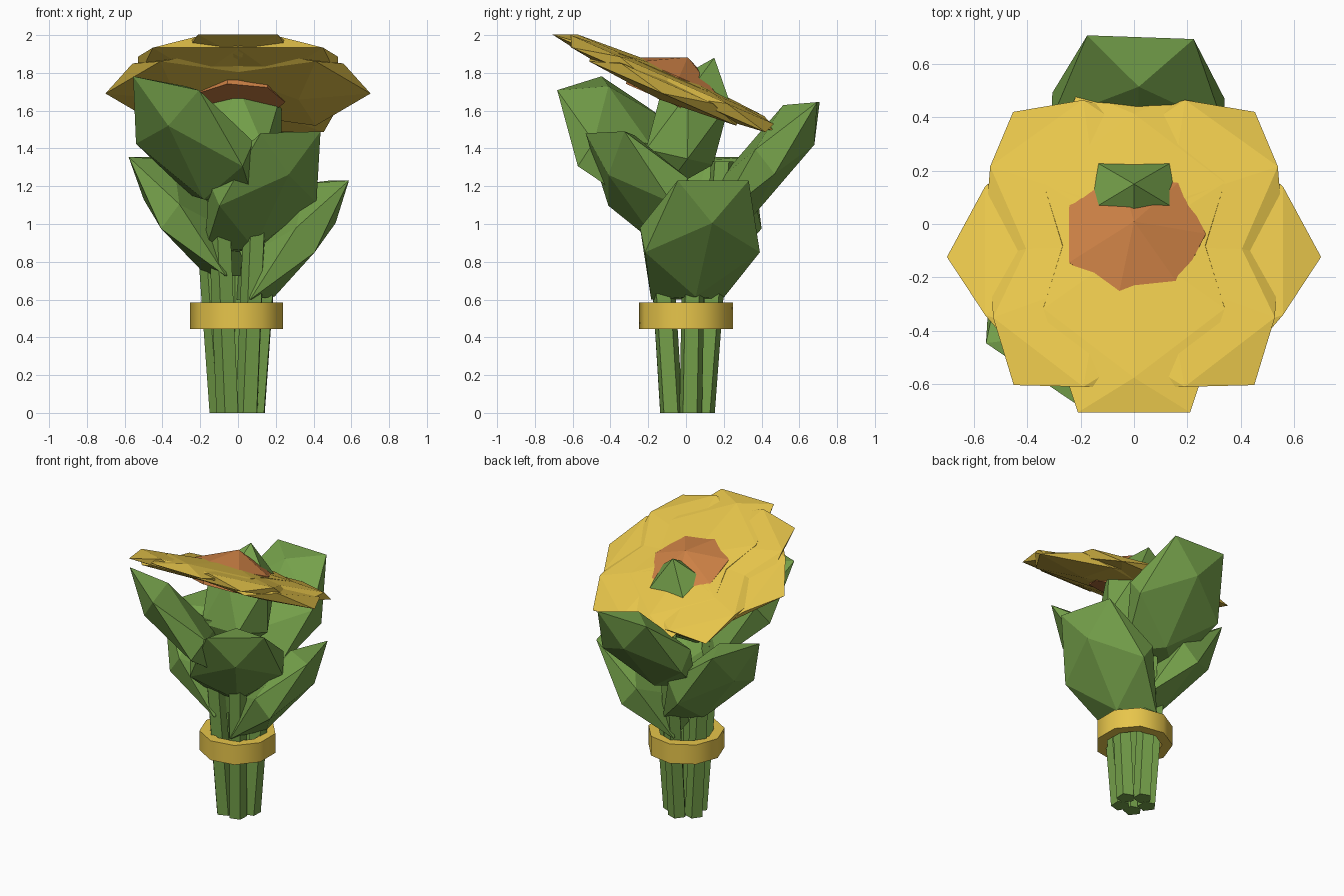
import bpy, bmesh
from math import sin, cos, radians
from mathutils import Matrix, Vector

cube = bpy.data.objects.get("Cube")
if cube:
    bpy.data.objects.remove(cube)


def material(name, rgb):
    m = bpy.data.materials.new(name)
    m.use_nodes = True
    m.diffuse_color = (*rgb, 1)
    m.node_tree.nodes["Principled BSDF"].inputs["Base Color"].default_value = (*rgb, 1)
    return m


GREEN = material("leaf green", (0.18, 0.36, 0.07))
YELLOW = material("petal yellow", (0.80, 0.56, 0.07))
ORANGE = material("centre orange", (0.61, 0.22, 0.06))


def finish(bm, name, mat):
    bmesh.ops.recalc_face_normals(bm, faces=bm.faces)
    me = bpy.data.meshes.new(name)
    bm.to_mesh(me)
    bm.free()
    me.materials.append(mat)
    ob = bpy.data.objects.new(name, me)
    bpy.context.collection.objects.link(ob)
    return ob


def frame(a, b, c, origin):
    """Matrix whose columns are three (possibly sheared) axes and an origin."""
    m = Matrix((a, b, c)).transposed().to_4x4()
    m.translation = origin
    return m


def gem(name, mat, matrix):
    """Twenty-sided faceted blob placed by a matrix."""
    bm = bmesh.new()
    bmesh.ops.create_icosphere(bm, subdivisions=1, radius=1, matrix=matrix)
    return finish(bm, name, mat)


# Outer leaves and their stems: name, angle, distance out, height, width, roll
leaves = [
    ("left", 15, 0.285, 0.915, 0.37, 0.0),
    ("back", 88, 0.43, 1.33, 0.38, 0.0),
    ("right", 162, 0.275, 1.04, 0.37, 0.0),
    ("front_right", 236, 0.41, 1.43, 0.40, 0.07),
    ("front_left", 303, 0.24, 1.17, 0.36, -0.01),
]
UP = Vector((0, 0, 1))
for name, angle, dist, height, width, roll in leaves:
    a = radians(angle)
    out = Vector((cos(a), sin(a), 0))
    side = Vector((sin(a), -cos(a), 0))
    gem(name + "_leaf", GREEN, frame(
        out * -0.22 - UP * 0.38,
        side * width + UP * roll,
        out * 0.25 + UP * 0.09,
        out * dist + UP * height))

    # Stem leaning outwards to its leaf
    foot = out * 0.092
    top = out * (0.092 + 0.075 * height) + UP * height
    bm = bmesh.new()
    bmesh.ops.create_cone(bm, cap_ends=True, segments=5, radius1=0.063,
                          radius2=0.063, depth=1)
    bm.transform(frame(out, -side, top - foot, (foot + top) / 2))
    finish(bm, name + "_stem", GREEN)

# Upright middle bud that pierces the flower
gem("middle_bud", GREEN, frame((0, -0.22, 0.05), (0.27, 0, 0),
                               (0, 0.14, 0.36), (0, 0.01, 1.52)))

# Band round the stems: a hollow nine-sided ring
bm = bmesh.new()
for radius in (0.254, 0.185):
    bmesh.ops.create_circle(bm, segments=9, radius=radius,
                            matrix=Matrix.Translation((0, 0, 0.445)))
ring = bmesh.ops.bridge_loops(bm, edges=bm.edges[:])
up = bmesh.ops.extrude_face_region(bm, geom=ring["faces"], use_keep_orig=True)
bmesh.ops.translate(bm, vec=(0, 0, 0.14),
                    verts=[g for g in up["geom"] if isinstance(g, bmesh.types.BMVert)])
bm.transform(Matrix.Rotation(radians(90), 4, "Z"))
band = finish(bm, "stem_band", YELLOW)
bpy.context.view_layer.objects.active = band
band.select_set(True)
bpy.ops.object.shade_smooth_by_angle(angle=radians(45))
band.select_set(False)

# Flower head, tilted towards the back
HEAD = Matrix.Translation((0, -0.1, 1.745)) @ Matrix.Rotation(radians(-23.6), 4, "X")


def petal(name, angle, dist, lift, length, width, thick):
    """Flattened leaning blob pointing outwards from the flower centre."""
    place = HEAD @ Matrix.Rotation(radians(angle), 4, "Z")
    shape = frame((length, 0, 0), (0, width, 0), thick, (dist, 0, lift))
    gem(name + "_petal", YELLOW, place @ shape)


BLUNT = (-0.22, 0, 0.06)
POINTED = (0.07, 0, -0.065)
for name, angle in (("back", 90), ("front", 270)):
    petal(name, angle, 0.23, 0.02, 0.457, 0.40, BLUNT)
for name, angle in (("left", 0), ("right", 180)):
    petal(name, angle, 0.25, -0.03, 0.47, 0.50, POINTED)
for name, angle in (("back_left", 52), ("back_right", 128)):
    petal(name, angle, 0.285, 0, 0.47, 0.42, POINTED)
for name, angle in (("front_right", 230), ("front_left", 310)):
    petal(name, angle, 0.25, 0, 0.47, 0.42, POINTED)

# Seven-sided pointed flower centre
bm = bmesh.new()
for depth, low, high, z in ((0.115, 0.27, 0, 0.1125), (0.145, 0.25, 0.27, -0.0175)):
    bmesh.ops.create_cone(bm, cap_ends=True, segments=7, radius1=low, radius2=high,
                          depth=depth, matrix=Matrix.Translation((0, 0, z)))
turn = Matrix.Rotation(radians(-90), 4, "Z")
bm.transform(HEAD @ Matrix.Translation((0, 0.045, 0)) @ turn)
finish(bm, "flower_centre", ORANGE)
